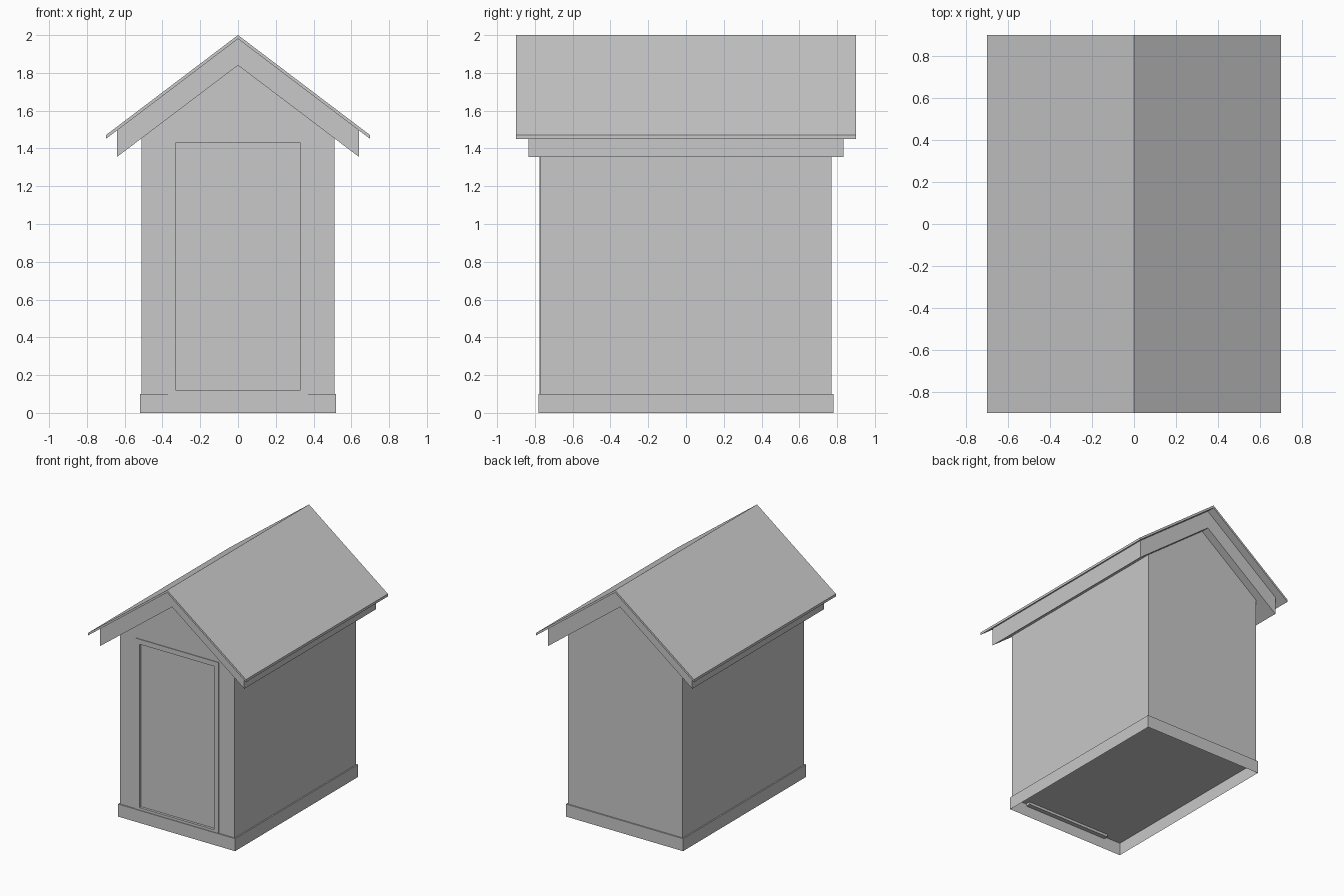
import bpy, bmesh

if "Cube" in bpy.data.objects:
    bpy.data.objects.remove(bpy.data.objects["Cube"])

GREY = bpy.data.materials.new("light_grey")
GREY.diffuse_color = (0.58, 0.58, 0.58, 1)
GREY.use_nodes = True
GREY.node_tree.nodes["Principled BSDF"].inputs["Base Color"].default_value = GREY.diffuse_color

SLOPE = 0.757          # rise over run of the roof


def finish(name, bm):
    bmesh.ops.recalc_face_normals(bm, faces=bm.faces)
    mesh = bpy.data.meshes.new(name)
    bm.to_mesh(mesh)
    bm.free()
    mesh.materials.append(GREY)
    ob = bpy.data.objects.new(name, mesh)
    bpy.context.collection.objects.link(ob)
    return ob


def prism(name, profile, y0, y1):
    """Extrude a closed (x, z) profile along y."""
    bm = bmesh.new()
    face = bm.faces.new([bm.verts.new((x, y0, z)) for x, z in profile])
    ext = bmesh.ops.extrude_face_region(bm, geom=[face])
    verts = [g for g in ext["geom"] if isinstance(g, bmesh.types.BMVert)]
    bmesh.ops.translate(bm, vec=(0, y1 - y0, 0), verts=verts)
    return finish(name, bm)


def rect(w, z0, z1):
    return [(-w, z0), (w, z0), (w, z1), (-w, z1)]


def chevron(name, half, top, bottom, depth):
    """Pitched layer with vertical eave ends."""
    drop = SLOPE * half
    prism(name, [(-half, top - drop), (0, top), (half, top - drop),
                 (half, bottom - drop), (0, bottom), (-half, bottom - drop)],
          -depth, depth)


# Roof sheet and the thicker layer beneath it
chevron("roof_sheet", 0.70, 2.0, 1.98, 0.90)
chevron("roof_underlayer", 0.64, 1.98, 1.84, 0.835)

# Walls with gables
eave = 1.84 - SLOPE * 0.51
walls = prism("walls", [(-0.51, 0.1), (0.51, 0.1), (0.51, eave), (0, 1.84), (-0.51, eave)],
              -0.77, 0.77)

# Shallow recess that forms the door panel
cutter = prism("door_cutter", rect(0.33, 0.12, 1.43), -0.9, -0.755)
cutter.hide_render = True
cutter.hide_viewport = True
cut = walls.modifiers.new("door_recess", "BOOLEAN")
cut.operation = "DIFFERENCE"
cut.solver = "EXACT"
cut.object = cutter

# Door frame: rectangular ring standing just proud of the wall
bm = bmesh.new()
loops = [[[bm.verts.new((x, y, z)) for x, z in rect(*r)]
          for r in ((0.37, 0.08, 1.47), (0.33, 0.12, 1.43))]
         for y in (-0.775, -0.74)]
(fo, fi), (bo, bi) = loops
for i in range(4):
    j = (i + 1) % 4
    for a, b in ((fo, fi), (bo, bi), (fo, bo), (fi, bi)):
        bm.faces.new((a[i], a[j], b[j], b[i]))
finish("door_frame", bm)

# Base skirt, open underneath
bm = bmesh.new()
bmesh.ops.create_cube(bm, size=1)
bmesh.ops.scale(bm, vec=(1.04, 1.56, 0.1), verts=bm.verts)
bmesh.ops.translate(bm, vec=(0, 0, 0.05), verts=bm.verts)
floor = [f for f in bm.faces if f.calc_center_median().z < 0.01]
bmesh.ops.delete(bm, geom=floor, context="FACES_ONLY")
finish("base_skirt", bm)
